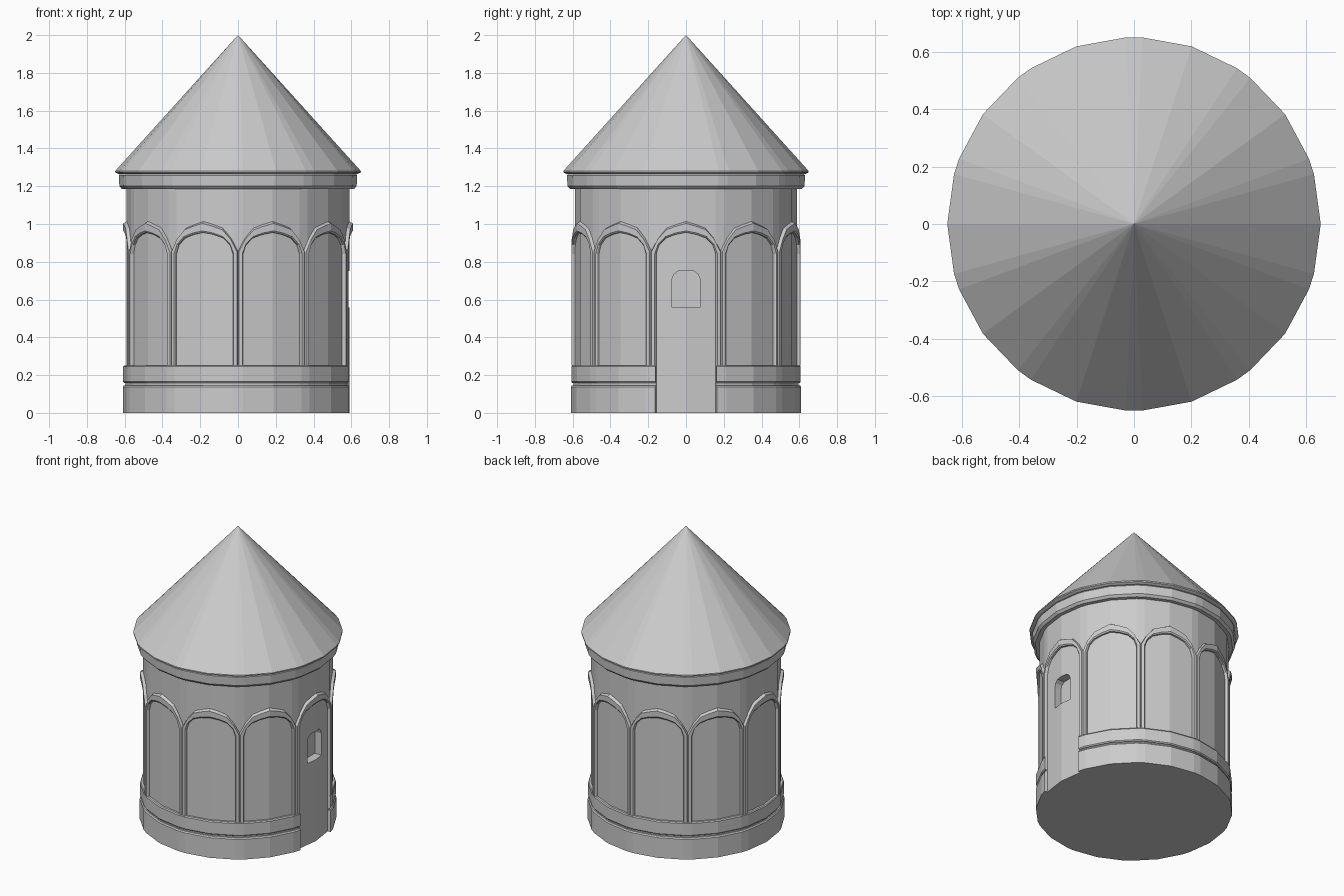
import bpy, bmesh
from math import sin, cos, radians

if "Cube" in bpy.data.objects:
    bpy.data.objects.remove(bpy.data.objects["Cube"])

stone = bpy.data.materials.new("grey stone")
stone.diffuse_color = (0.6, 0.6, 0.6, 1)
stone.use_nodes = True
stone.node_tree.nodes["Principled BSDF"].inputs["Base Color"].default_value = stone.diffuse_color

B = 2.5  # half angular width of the flat at each pillar


def make(name, verts, faces):
    me = bpy.data.meshes.new(name)
    me.from_pydata(verts, [], faces)
    bm = bmesh.new()
    bm.from_mesh(me)
    bmesh.ops.remove_doubles(bm, verts=bm.verts, dist=1e-5)
    bmesh.ops.recalc_face_normals(bm, faces=bm.faces)
    bm.to_mesh(me)
    bm.free()
    me.materials.append(stone)
    ob = bpy.data.objects.new(name, me)
    bpy.context.collection.objects.link(ob)
    return ob


def polar(r, a, z):
    return (r * cos(radians(a)), r * sin(radians(a)), z)


# Plan of the tower: a corner at each arch centre, a narrow flat at each pillar
ANGLES = []
for i in range(10):
    ANGLES += [36 * i + 18 - B, 36 * i + 18 + B, 36 * i + 36]


def solid(name, profile):
    """Full lathe of an open (r, z) profile, closed top and bottom."""
    n = len(ANGLES)
    v = [polar(r, a, z) for r, z in profile for a in ANGLES]
    f = [(j * n + i, j * n + (i + 1) % n, (j + 1) * n + (i + 1) % n, (j + 1) * n + i)
         for j in range(len(profile) - 1) for i in range(n)]
    f += [tuple(range(n)), tuple(range((len(profile) - 1) * n, len(profile) * n))]
    return make(name, v, f)


def arc_band(name, profile):
    """Lathe of a closed profile, left open at the window bay."""
    angs = [a for a in ANGLES if a < 350]
    m = len(profile)
    v = [polar(r, a, z) for a in angs for r, z in profile]
    f = [(i * m + j, i * m + (j + 1) % m, (i + 1) * m + (j + 1) % m, (i + 1) * m + j)
         for i in range(len(angs) - 1) for j in range(m)]
    f += [tuple(range(m)), tuple(range((len(angs) - 1) * m, len(angs) * m))]
    return make(name, v, f)


# Wall
wall = solid("tower_wall", [(0.589, 0), (0.589, 1.2)])

# Window recess
outline = [(0.075, 0.557), (0.075, 0.705), (0.065, 0.733), (0.042, 0.75)]
outline += [(-y, z) for y, z in reversed(outline)]
k = len(outline)
cutter = make("window_cutter",
              [(x, y, z) for x in (0.53, 0.7) for y, z in outline],
              [tuple(range(k)), tuple(range(k, 2 * k))] +
              [(i, (i + 1) % k, k + (i + 1) % k, k + i) for i in range(k)])
mod = wall.modifiers.new("window", "BOOLEAN")
mod.object = cutter
mod.solver = "EXACT"
cutter.hide_render = True
cutter.display_type = "WIRE"

# Plinth and the string course above it
arc_band("plinth", [(0.56, 0), (0.61, 0), (0.61, 0.138), (0.604, 0.146), (0.56, 0.146)])
arc_band("plinth_groove", [(0.56, 0.14), (0.596, 0.14), (0.596, 0.165), (0.56, 0.165)])
arc_band("string_course", [(0.56, 0.158), (0.602, 0.158), (0.608, 0.165),
                           (0.608, 0.245), (0.603, 0.252), (0.56, 0.252)])

# Arched frames: inner and outer outlines as (angle from arch centre, z)
inner = [(15.5, 0.25), (15.5, 0.84), (14, 0.888), (10.5, 0.925), (5.5, 0.944), (0, 0.955)]
outer = [(18, 0.25), (18, 0.855), (14.5, 0.925), (10, 0.98), (5, 0.999), (0, 1.015)]
inner += [(-a, z) for a, z in inner[-2::-1]]
outer += [(-a, z) for a, z in outer[-2::-1]]


def facet(a):
    """Radius factor keeping points on the flat sides of the plan."""
    a = abs(a)
    h = (18 - B) / 2
    return cos(radians(h)) / cos(radians(a - h)) if a <= 18 - B else cos(radians(B)) / cos(radians(18 - a))


def arch(c):
    v, f = [], []
    for (a0, z0), (a1, z1) in zip(inner, outer):
        edge = 0.599 if abs(a1) == 18 else 0.586
        for t, r in ((0, 0.58), (0.0, 0.602), (0.15, 0.608), (0.8, 0.608), (1, edge), (1, 0.575)):
            a, z = a0 + (a1 - a0) * t, z0 + (z1 - z0) * t
            v.append(polar(r * facet(a), c + a, z))
    n = len(inner)
    for i in range(n - 1):
        f += [(i * 6 + j, i * 6 + (j + 1) % 6, i * 6 + 6 + (j + 1) % 6, i * 6 + 6 + j) for j in range(6)]
    f += [tuple(range(6)), tuple(range(n * 6 - 6, n * 6))]
    make("arch_frame", v, f)


for i in range(10):
    arch(36 * i)

# Cornice and conical roof
solid("cornice", [(0.57, 1.185), (0.614, 1.185), (0.628, 1.2), (0.631, 1.258), (0.622, 1.268), (0.6, 1.275)])
solid("roof", [(0.6, 1.266), (0.636, 1.266), (0.65, 1.273), (0.65, 1.281), (0.0005, 2.0)])
